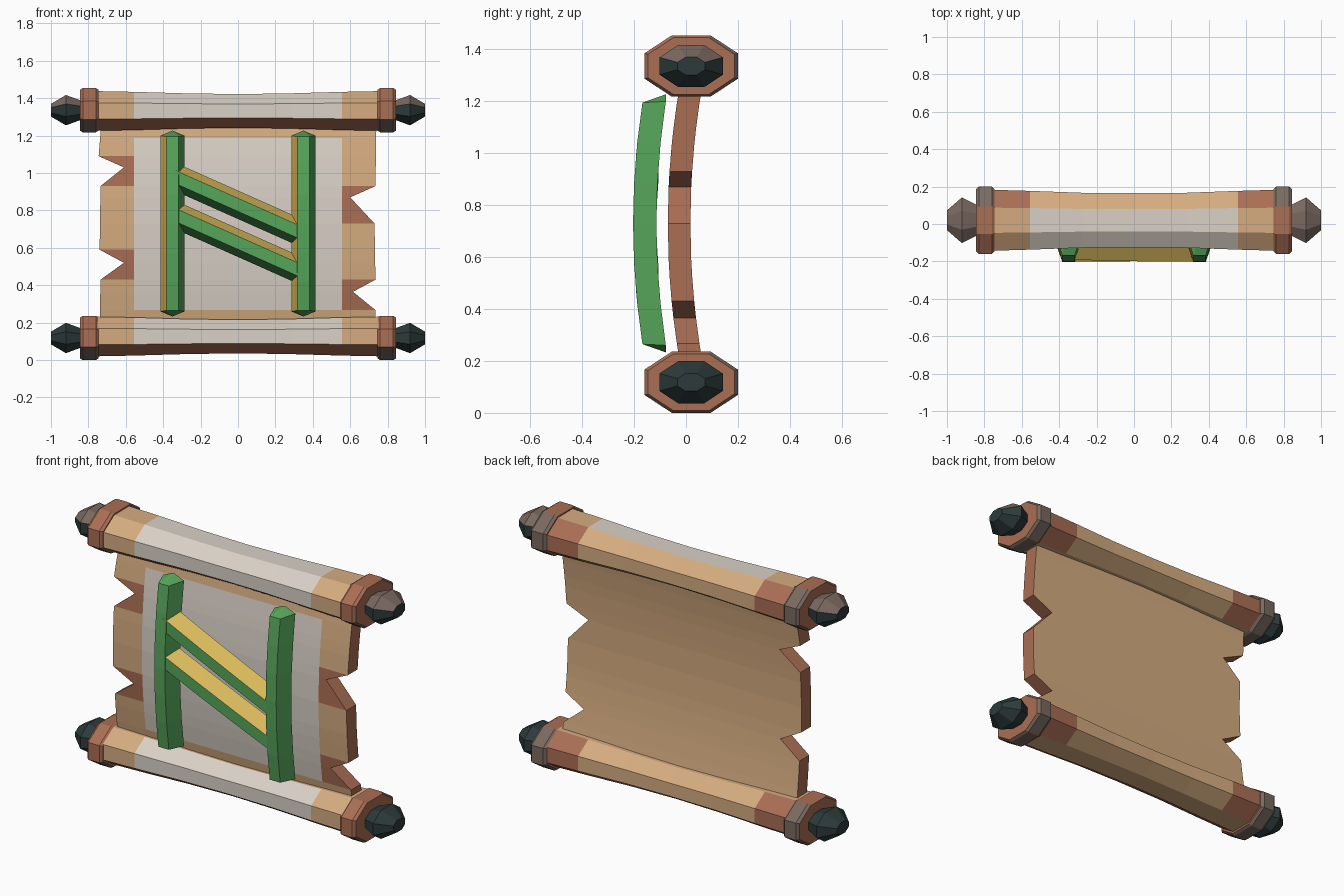
import bpy, bmesh, math

if "Cube" in bpy.data.objects:
    bpy.data.objects.remove(bpy.data.objects["Cube"])


def material(name, r, g, b):
    lin = lambda c: ((c / 255 + 0.055) / 1.055) ** 2.4 if c > 10 else c / 3294
    m = bpy.data.materials.new(name)
    m.diffuse_color = (lin(r), lin(g), lin(b), 1)
    m.use_nodes = True
    m.node_tree.nodes["Principled BSDF"].inputs["Base Color"].default_value = m.diffuse_color
    return m


TAN, PALE, RED, UMBER, SLATE, GREEN, GOLD = range(7)
MATS = [material("tan parchment", 213, 172, 128), material("pale parchment", 218, 209, 199),
        material("red brown", 170, 110, 84), material("umber grey", 122, 105, 96),
        material("dark slate", 45, 58, 59), material("leaf green", 86, 166, 90),
        material("gold", 219, 187, 92)]


def finish(name, bm, rule):
    """Colour faces by a rule of centre and normal, then make the object."""
    bmesh.ops.recalc_face_normals(bm, faces=bm.faces)
    bm.normal_update()
    for f in bm.faces:
        f.material_index = rule(f.calc_center_median(), f.normal)
    me = bpy.data.meshes.new(name)
    bm.to_mesh(me)
    bm.free()
    for m in MATS:
        me.materials.append(m)
    ob = bpy.data.objects.new(name, me)
    bpy.context.collection.objects.link(ob)
    return ob


def loft(name, rings, rule):
    """Skin a row of rings; close each end with a fan from vertex 0."""
    bm = bmesh.new()
    rows = [[bm.verts.new(p) for p in ring] for ring in rings]
    n = len(rows[0])
    for a, b in zip(rows, rows[1:]):
        for i in range(n):
            j = (i + 1) % n
            bm.faces.new((a[i], a[j], b[j], b[i]))
    for end in (rows[0], rows[-1]):
        for i in range(1, n - 1):
            bm.faces.new((end[0], end[i], end[i + 1]))
    return finish(name, bm, rule)


def octagon(x, ry, rz, cz, cy=0.02):
    k = 1 / math.cos(math.pi / 8)
    return [(x, cy + ry * k * math.cos((i + 0.5) * math.pi / 4),
             cz + rz * k * math.sin((i + 0.5) * math.pi / 4)) for i in range(8)]


# Rolled ends, with collars and knobs
ROLL = [(0, 0.145, 0.09), (0.28, 0.147, 0.094), (0.555, 0.157, 0.102), (0.76, 0.163, 0.106)]
COLLAR = [(0.745, 0.166, 0.109), (0.76, 0.18, 0.118), (0.83, 0.18, 0.118), (0.845, 0.166, 0.109)]
KNOB = [(0.835, 0.08, 0.05), (0.92, 0.122, 0.081), (1.0, 0.053, 0.034)]

for label, cz, is_top in (("top", 1.336, True), ("bottom", 0.118, False)):
    def roll_rule(c, n):
        if n.y < -0.2 and n.z < -0.3:
            return RED
        if abs(c.x) > 0.555:
            return RED if n.y > 0.2 else TAN
        return PALE if n.y < -0.2 or (is_top and n.z > 0.9) else TAN

    def collar_rule(c, n):
        return UMBER if n.y > 0.3 or n.z < -0.4 else RED

    def knob_rule(c, n):
        return UMBER if is_top and n.z > 0.3 else SLATE

    rz_mid = 1.332 if is_top else 0.126
    profile = [(-x, a, b) for x, a, b in ROLL[:0:-1]] + ROLL
    loft(label + "_roll", [octagon(x, a, b, rz_mid) for x, a, b in profile], roll_rule)
    for side, s in (("left", -1), ("right", 1)):
        loft(f"{label}_{side}_collar", [octagon(s * x, a, b, cz) for x, a, b in COLLAR], collar_rule)
        loft(f"{label}_{side}_knob", [octagon(s * x, a, b, cz) for x, a, b in KNOB], knob_rule)

# Parchment sheet: bowed forward, torn notches on both edges
LEFT = [(0.17, -0.74), (0.43, -0.735), (0.52, -0.61), (0.59, -0.74), (0.93, -0.735),
        (1.03, -0.61), (1.09, -0.745), (1.28, -0.73)]
RIGHT = [(0.17, 0.735), (0.267, 0.735), (0.365, 0.615), (0.43, 0.735), (0.73, 0.73),
         (0.87, 0.6), (0.93, 0.735), (1.28, 0.74)]


def edge(points, z):
    for (z0, x0), (z1, x1) in zip(points, points[1:]):
        if z <= z1:
            return x0 + (x1 - x0) * (z - z0) / (z1 - z0)
    return points[-1][1]


def bow(z):
    return 0.039 * ((z - 0.73) / 0.49) ** 2


levels = sorted({z for z, x in LEFT + RIGHT} | {1.187})
bm = bmesh.new()
front, back = [], []
for z in levels:
    xs = (edge(LEFT, z), -0.555, 0.555, edge(RIGHT, z))
    front.append([bm.verts.new((x, -0.07 + bow(z), z)) for x in xs])
    back.append([bm.verts.new((x, 0.017 + bow(z), z)) for x in xs])
for i in range(len(levels) - 1):
    for grid in (front, back):
        for j in range(3):
            bm.faces.new((grid[i][j], grid[i][j + 1], grid[i + 1][j + 1], grid[i + 1][j]))
    for j in (0, 3):
        bm.faces.new((front[i][j], back[i][j], back[i + 1][j], front[i + 1][j]))
for i in (0, -1):
    for j in range(3):
        bm.faces.new((front[i][j], front[i][j + 1], back[i][j + 1], back[i][j]))


def sheet_rule(c, n):
    if abs(n.y) < 0.5:
        return RED
    if n.y > 0:
        return TAN
    if abs(c.x) < 0.5:
        return PALE if 0.267 < c.z < 1.187 else TAN
    torn = ((0.43, 0.59), (0.93, 1.09)) if c.x < 0 else ((0.267, 0.43), (0.73, 0.93))
    return RED if any(a < c.z < b for a, b in torn) else TAN


finish("parchment_sheet", bm, sheet_rule)


# Raised emblem: two bowed posts and two slanting bars, floating before the sheet
def face_y(z):
    return -0.204 + 0.037 * ((z - 0.73) / 0.47) ** 2


def post_ring(x, z, tip):
    y = face_y(z)
    return [(x, y + 0.09, z + tip), (x - 0.065, y + 0.09, z + tip * 0.15),
            (x - 0.033, y, z), (x + 0.033, y, z), (x + 0.065, y + 0.09, z + tip * 0.15)]


def bar_ring(x, z):
    y = face_y(z) + 0.003
    return [(x, y + 0.085, z + 0.076), (x, y, z + 0.035),
            (x, y, z - 0.035), (x, y + 0.085, z - 0.076)]


for side, x in (("left", -0.35), ("right", 0.35)):
    zs = [0.265, 0.42, 0.575, 0.73, 0.885, 1.04, 1.195]
    tips = [-0.032, 0, 0, 0, 0, 0, 0.032]
    loft(f"emblem_{side}_post", [post_ring(x, z, t) for z, t in zip(zs, tips)],
         lambda c, n: GOLD if n.x < -0.5 else GREEN)

for label, z in (("upper", 0.83), ("lower", 0.627)):
    loft(f"emblem_{label}_bar", [bar_ring(x, z - 0.445 * x) for x in (-0.34, -0.11, 0.11, 0.34)],
         lambda c, n: GOLD if n.z > 0.3 else GREEN)
